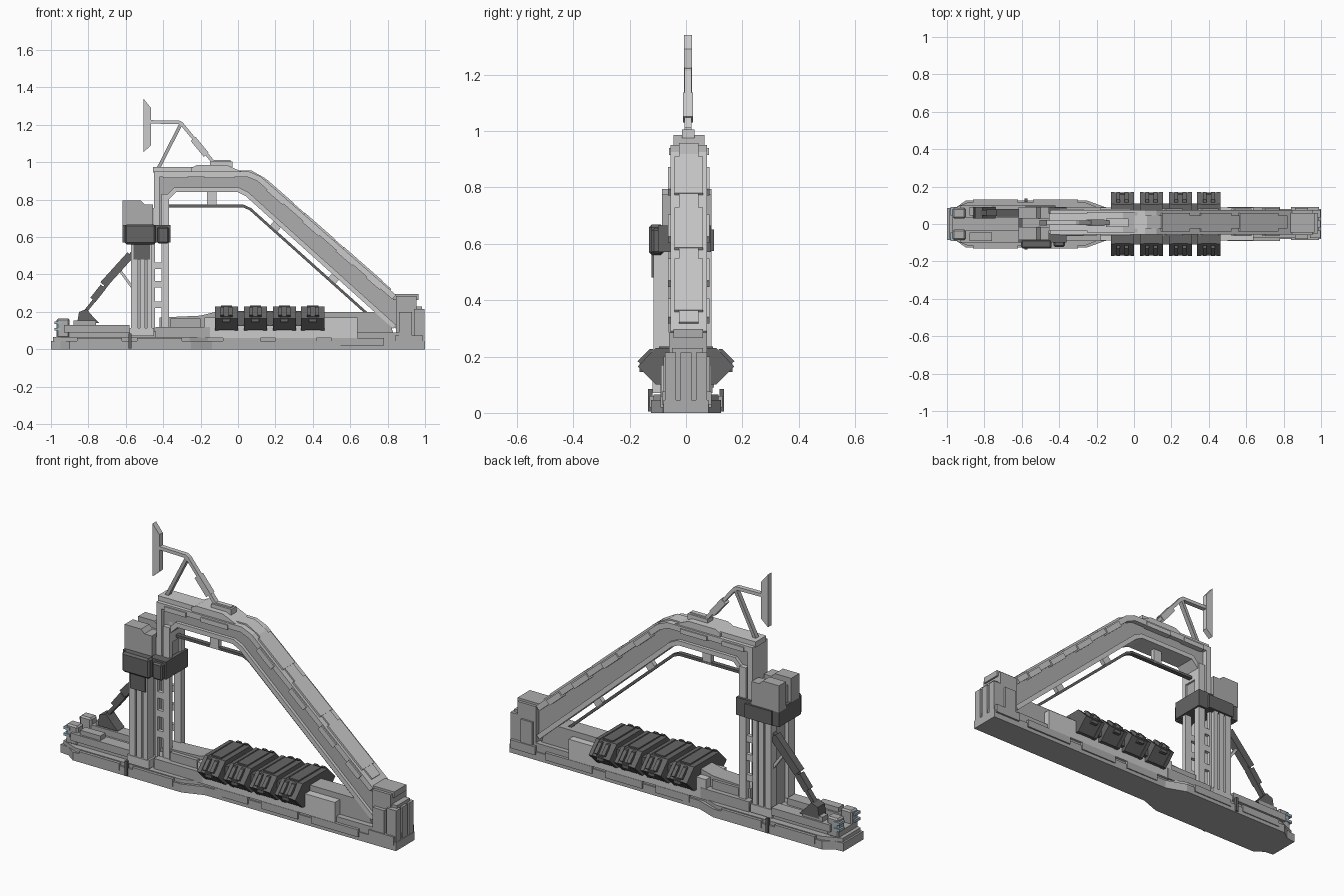
import bpy, bmesh
from mathutils import Vector

if "Cube" in bpy.data.objects:
    bpy.data.objects.remove(bpy.data.objects["Cube"])


def prism(name, pts, axis, a, b, bevel=0.0):
    """Extrude a 2D outline along an axis: y uses (x,z), z uses (x,y), x uses (y,z)."""
    def put(p, t):
        return {'x': (t, p[0], p[1]), 'y': (p[0], t, p[1]), 'z': (p[0], p[1], t)}[axis]
    bm = bmesh.new()
    lo = [bm.verts.new(put(p, a)) for p in pts]
    hi = [bm.verts.new(put(p, b)) for p in pts]
    bm.faces.new(lo)
    bm.faces.new(hi[::-1])
    n = len(pts)
    for i in range(n):
        bm.faces.new((lo[i], hi[i], hi[(i + 1) % n], lo[(i + 1) % n]))
    if bevel:
        bmesh.ops.bevel(bm, geom=bm.edges[:], offset=bevel, segments=1, affect='EDGES')
    bmesh.ops.recalc_face_normals(bm, faces=bm.faces[:])
    me = bpy.data.meshes.new(name)
    bm.to_mesh(me)
    bm.free()
    ob = bpy.data.objects.new(name, me)
    bpy.context.collection.objects.link(ob)
    return ob


def box(name, x0, x1, y0, y1, z0, z1, bevel=0.0):
    return prism(name, [(x0, z0), (x1, z0), (x1, z1), (x0, z1)], 'y', y0, y1, bevel)


def bar(name, p, q, t, y0, y1):
    """Straight beam of thickness t between two (x,z) points."""
    p, q = Vector(p), Vector(q)
    d = (q - p).normalized()
    n = Vector((-d.y, d.x)) * t / 2
    return prism(name, [p - n, q - n, q + n, p + n], 'y', y0, y1)


def strip(name, path, t, y0, y1):
    """Mitred band of thickness t on the right-hand side of an (x,z) path."""
    path = [Vector(p) for p in path]
    off = []
    for i, p in enumerate(path):
        d = [(path[j + 1] - path[j]).normalized() for j in (i - 1, i) if 0 <= j < len(path) - 1]
        ns = [Vector((v.y, -v.x)) for v in d]
        m = sum(ns, Vector((0, 0))).normalized()
        off.append(p + m * t / m.dot(ns[0]))
    return prism(name, path + off[::-1], 'y', y0, y1)


def mirror_plan(half):
    return half + [(x, -y) for x, y in reversed(half)]


# Hull: flat bottom plate, wide at the left and narrow at the right
prism("hull", mirror_plan([(-1, .085), (-.95, .09), (-.90, .125), (-.25, .125), (-.14, .085), (1, .08)]), 'z', 0, .045)
prism("hull_rim", mirror_plan([(-.99, .075), (-.89, .115), (-.26, .115), (-.16, .075), (.98, .075)]), 'z', .045, .065)
box("deck", -.97, -.12, -.08, .08, .06, .095)
for s in (-1, 1):
    def side(name, x0, x1, ya, yb, z0, z1, bv=0.0):
        return box(name, x0, x1, min(s * ya, s * yb), max(s * ya, s * yb), z0, z1, bv)
    # Hull side plates
    for x0, x1, y in ((-.86, -.62, .13), (-.54, -.30, .13), (-.08, .12, .09), (.2, .42, .09), (.5, .78, .09)):
        side("hull_side_plate", x0, x1, y - .03, y, .02, .06)
    # Bow rails and blocks
    side("bow_rail", -.93, -.58, .035, .1, .09, .13)
    side("bow_block", -.97, -.90, .03, .085, .06, .165, .008)
    side("bow_cap", -.88, -.76, .045, .09, .125, .155)
    side("deck_rail", -.44, -.15, .05, .09, .06, .12)
    side("deck_locker", -.36, -.2, .04, .065, .12, .165)
    side("mooring_peg", -.585, -.57, .118, .135, .005, .085)
    # Low ledge beside the spine
    side("ledge", -.18, .64, .04, .088, .06, .17)
    side("stern_ledge", .64, .88, .04, .075, .06, .09)

# Central spine wall with sloped stern end
prism("spine", [(-.42, .05), (.84, .05), (.82, .12), (.75, .2), (-.12, .2), (-.2, .18), (-.42, .17)], 'y', -.045, .05)

# Row of four six-sided pods on each side of the spine
hexa = [(-.168, .165), (-.105, .228), (.105, .228), (.168, .165), (.105, .103), (-.105, .103)]
for cx in (-.062, .093, .248, .400):
    prism("pod", hexa, 'x', cx - .048, cx + .048)
    for e in (-1, 1):
        prism("pod_rim", [(y * 1.02, (z - .165) * 1.03 + .165) for y, z in hexa], 'x', cx + e * .062, cx + e * .042)
    box("pod_top_plate", cx - .03, cx + .03, -.095, .095, .225, .235)
    for s in (-1, 1):
        for dx in (-.022, .022):
            prism("pod_clamp", [(s * .115, .226), (s * .13, .226), (s * .172, .183), (s * .155, .17)],
                  'x', cx + dx - .01, cx + dx + .01)
        a, b = sorted((s * .13, s * .165))
        box("pod_vent", cx - .02, cx + .02, a, b, .145, .175)
box("pod_link", -.12, .46, -.11, .11, .125, .205)

# Main arch: recessed web between outer and inner flanges
AY0, AY1 = -.055, .075
outer = [(-.45, .64), (-.45, .95), (.06, .95), (.12, .925), (.845, .29)]
inner = [(-.37, .80), (-.33, .84), (.0, .84), (.04, .82), (.83, .11)]
prism("arch_web", [(-.44, .62), (-.44, .94), (.06, .94), (.12, .915), (.86, .27), (.86, .1)]
      + [(.83, .12), (.04, .83), (0, .85), (-.33, .85), (-.38, .80), (-.38, .62)], 'y', AY0 + .025, AY1 - .025)
strip("arch_outer_flange", outer, .03, AY0, AY1)
strip("arch_inner_flange", inner, -.025, AY0 + .008, AY1 - .008)
strip("arch_crown_ridge", [(-.3, .957), (.07, .957), (.14, .918), (.82, .322)], .02, -.025, .045)
box("arch_leg_front", -.41, -.37, AY0, -.03, .06, .83)
box("arch_leg_back", -.41, -.37, .04, AY1, .06, .83)
# Plates along the slope, on the top and both sides
P, Q = Vector((.10, .94)), Vector((.84, .292))
D = (Q - P).normalized()
N = Vector((-D.y, D.x))
L = (Q - P).length
for a, b in ((.06, .26), (.34, .56), (.62, .90)):
    bar("slope_top_plate", P + D * L * a + N * .004, P + D * L * b + N * .004, .016, -.04, .06)
for a, b in ((.10, .22), (.36, .48), (.60, .72), (.82, .92)):
    for y0, y1 in ((AY0 - .008, AY0 + .03), (AY1 - .03, AY1 + .008)):
        bar("slope_side_plate", P + D * L * a - N * .02, P + D * L * b - N * .02, .03, y0, y1)
for x0, x1 in ((-.40, -.27), (-.18, -.02)):
    box("crown_side_plate", x0, x1, AY0 - .006, AY1 + .006, .915, .94)

# Cap beam on the crown
box("crown_cap", -.455, -.08, -.035, .055, .945, .975)
prism("crown_step", [(-.25, .97), (-.22, .985), (-.06, .985), (.02, .95), (-.25, .95)], 'y', -.045, .065)

# Slim inner rail with hangers
strip("inner_rail", [(-.40, .773), (.03, .773), (.07, .755), (.69, .2)], .014, -.002, .022)
box("rail_socket", -.41, -.37, -.03, .04, .745, .85)
for p, q in (((-.14, .76), (-.14, .85)), ((.19, .645), (.235, .695)), ((.50, .365), (.545, .415))):
    bar("rail_hanger", p, q, .05, -.002, .022)

# Stern block that receives the arch
box("stern_post", .845, .955, -.06, .075, .05, .285)
box("stern_cap", .83, .965, -.045, .06, .265, .297)
box("stern_core", .94, .985, -.05, .06, .03, .23)
for y in (-.075, -.02, .035):
    box("stern_fin", .94, .998, y, y + .04, .015, .215)
for y in (-.08, .06):
    box("stern_cheek", .86, .93, y, y + .025, .04, .2)
box("stern_sill", .84, .99, -.085, .09, .03, .075)

# Tower: clustered columns, collar and head
for y0, y1 in ((-.115, -.06), (.045, .09)):
    for x0, x1 in ((-.572, -.535), (-.525, -.497), (-.487, -.46)):
        box("tower_column", x0, x1, y0, y1, .08, .58)
    box("tower_column_web", -.56, -.47, y0 + .012, y1 - .012, .08, .58)
    box("tower_foot", -.58, -.45, y0 - .004, y1 + .004, .07, .115)
box("tower_core", -.55, -.49, -.06, .05, .08, .6)
box("collar", -.618, -.36, -.10, .088, .57, .665)
box("collar_front_box", -.605, -.44, -.132, -.08, .56, .668, .01)
box("collar_side_box", -.43, -.37, -.122, -.08, .565, .655, .008)
box("collar_under_box", -.56, -.47, -.122, -.06, .48, .57)
box("collar_back_box", -.58, -.42, .07, .1, .575, .65)
head = [(-.618, .65), (-.618, .795), (-.52, .795), (-.5, .775), (-.455, .775), (-.455, .65)]
prism("head_front", head, 'y', -.085, -.015)
prism("head_back", head, 'y', .03, .09)
box("head_core", -.6, -.43, -.05, .06, .65, .755)

# Ladder frame between tower and arch leg
for y in (-.05, .05):
    box("ladder_post", -.462, -.445, y, y + .02, .08, .58)
    for z in (.22, .33, .43):
        box("ladder_rung", -.46, -.39, y, y + .02, z, z + .035)

# Diagonal brace from tower to bow
bar("brace_rod", (-.53, .56), (-.83, .185), .018, .045, .075)
bar("brace_sleeve", (-.575, .505), (-.72, .345), .042, .04, .08)
bar("brace_lower_sleeve", (-.72, .335), (-.775, .265), .036, .042, .078)
bar("stay_rod", (-.63, .42), (-.55, .31), .014, .05, .07)
prism("brace_foot", [(-.86, .14), (-.74, .14), (-.78, .18), (-.81, .215), (-.85, .2)], 'y', .03, .09)

# Mast: upright plate on a bent arm with a strut
MY0, MY1 = -.005, .02
prism("mast_plate", [(-.505, 1.055), (-.465, 1.09), (-.465, 1.29), (-.505, 1.34)], 'y', -.007, .022)
strip("mast_arm", [(-.467, 1.225), (-.31, 1.222), (-.295, 1.212), (-.13, 1.012), (-.04, 1.012)], .018, MY0, MY1)
bar("mast_strut", (-.305, 1.205), (-.43, .96), .018, MY0, MY1)
bar("mast_sleeve", (-.24, 1.125), (-.17, 1.04), .034, -.01, .025)
box("mast_foot", -.15, -.03, -.015, .03, .975, 1.005)

# Small pale blue lamps at the bow
for z in (.10, .135):
    for y in (-.09, .045):
        box("lamp", -.98, -.945, y, y + .045, z, z + .014)

# Paint: dark machinery, mid-grey hull; everything else stays plain
paint = {
    "dark_metal": ((.13, .13, .13, 1), ("pod", "collar", "brace", "inner_rail", "mooring")),
    "mid_grey": ((.42, .42, .42, 1), ("hull", "spine", "stern", "bow", "deck", "head", "arch_web", "tower_core",
                                      "tower_column_web", "mast_strut")),
    "lamp_glass": ((.35, .5, .58, 1), ("lamp",)),
}
for mat_name, (colour, prefixes) in paint.items():
    mat = bpy.data.materials.new(mat_name)
    mat.diffuse_color = colour
    mat.use_nodes = True
    mat.node_tree.nodes["Principled BSDF"].inputs["Base Color"].default_value = mat.diffuse_color
    for ob in bpy.data.objects:
        if ob.name.startswith(prefixes):
            ob.data.materials.append(mat)
